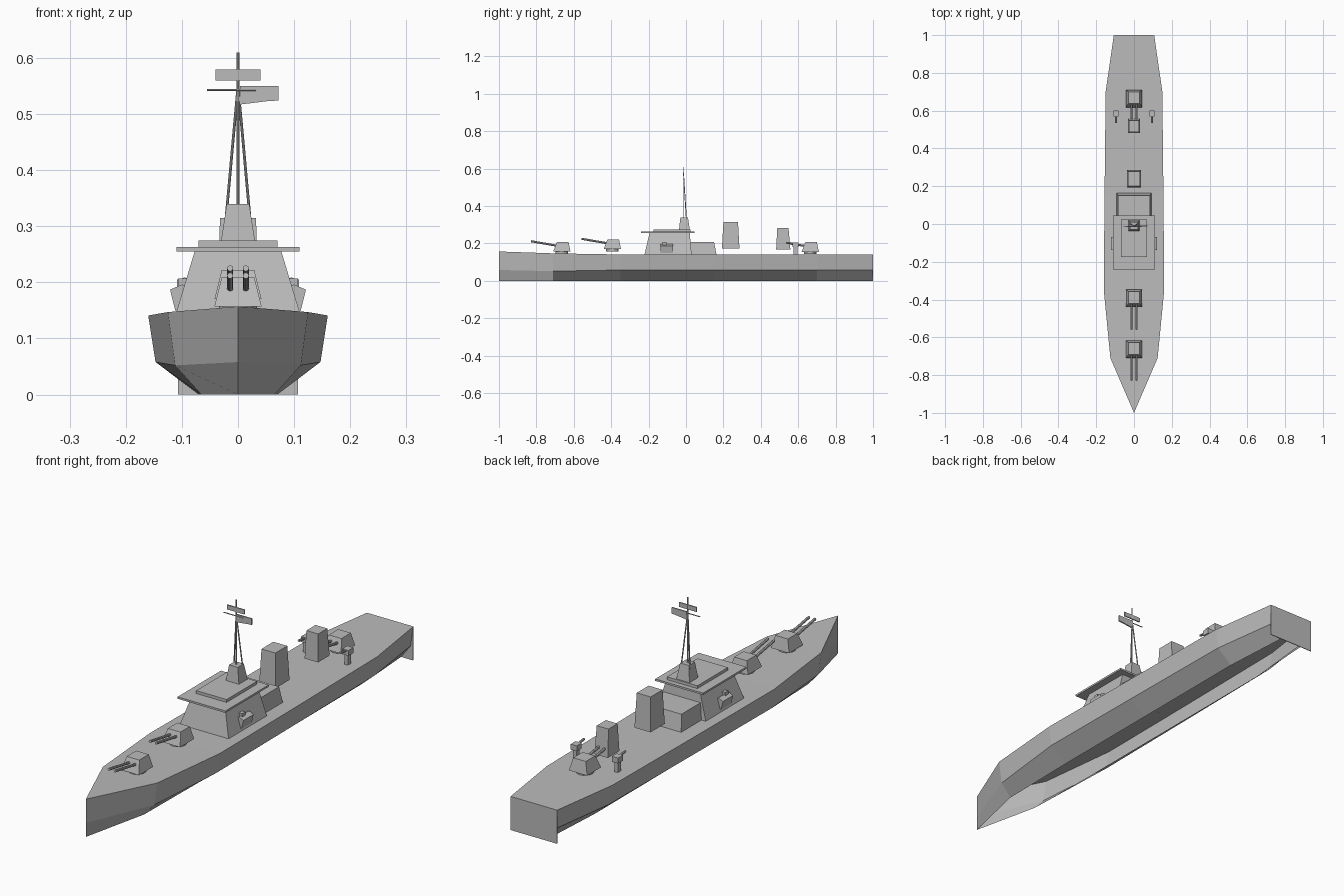
import bpy, bmesh, math
from mathutils import Vector

if "Cube" in bpy.data.objects:
    bpy.data.objects.remove(bpy.data.objects["Cube"])

grey = bpy.data.materials.new("ship grey")
grey.diffuse_color = (0.5, 0.5, 0.5, 1)
grey.use_nodes = True
grey.node_tree.nodes["Principled BSDF"].inputs["Base Color"].default_value = grey.diffuse_color


def finish(name, bm):
    me = bpy.data.meshes.new(name)
    bm.to_mesh(me)
    bm.free()
    me.materials.append(grey)
    ob = bpy.data.objects.new(name, me)
    bpy.context.collection.objects.link(ob)
    return ob


def taper(name, low, high):
    """Frustum between two rectangles (x0, x1, y0, y1, z)."""
    bm = bmesh.new()
    rings = []
    for x0, x1, y0, y1, z in (low, high):
        rings.append([bm.verts.new(p) for p in
                      ((x0, y0, z), (x1, y0, z), (x1, y1, z), (x0, y1, z))])
    a, b = rings
    bm.faces.new(a[::-1])
    bm.faces.new(b)
    for i in range(4):
        j = (i + 1) % 4
        bm.faces.new((a[i], a[j], b[j], b[i]))
    return finish(name, bm)


def box(name, x0, x1, y0, y1, z0, z1):
    return taper(name, (x0, x1, y0, y1, z0), (x0, x1, y0, y1, z1))


def rod(name, p, q, r, sides=8):
    p, q = Vector(p), Vector(q)
    d = q - p
    bm = bmesh.new()
    bmesh.ops.create_cone(bm, cap_ends=True, segments=sides, radius1=r,
                          radius2=r, depth=d.length)
    rot = d.to_track_quat('Z', 'Y').to_matrix().to_4x4()
    bmesh.ops.transform(bm, matrix=rot, verts=bm.verts)
    bmesh.ops.translate(bm, vec=(p + q) / 2, verts=bm.verts)
    return finish(name, bm)


def prism_y(name, outline, y0, y1):
    """Extrude an x-z outline along y."""
    bm = bmesh.new()
    f = bm.faces.new([bm.verts.new((x, y0, z)) for x, z in outline])
    r = bmesh.ops.extrude_face_region(bm, geom=[f])
    bmesh.ops.translate(bm, vec=(0, y1 - y0, 0),
                        verts=[v for v in r["geom"] if isinstance(v, bmesh.types.BMVert)])
    bmesh.ops.recalc_face_normals(bm, faces=bm.faces)
    return finish(name, bm)


# Hull: y, deck x, deck z, chine x, chine z, keel-edge x (open underneath)
stations = [
    (-1.00, 0.000, 0.157, 0.000, 0.058, 0.000),
    (-0.71, 0.125, 0.147, 0.112, 0.052, 0.065),
    (-0.35, 0.160, 0.141, 0.147, 0.058, 0.070),
    (0.15, 0.156, 0.140, 0.143, 0.058, 0.070),
    (0.70, 0.150, 0.140, 0.137, 0.058, 0.070),
    (1.00, 0.107, 0.140, 0.096, 0.058, 0.052),
]
bm = bmesh.new()
rows = []
for y, dx, dz, cx, cz, kx in stations:
    rows.append([bm.verts.new(p) for p in
                 ((-kx, y, 0), (-cx, y, cz), (-dx, y, dz),
                  (dx, y, dz), (cx, y, cz), (kx, y, 0))])
for a, b in zip(rows, rows[1:]):
    for i in range(5):
        bm.faces.new((a[i], b[i], b[i + 1], a[i + 1]))
bmesh.ops.remove_doubles(bm, verts=bm.verts, dist=1e-5)
bmesh.ops.recalc_face_normals(bm, faces=bm.faces)
if max(bm.faces, key=lambda f: f.calc_center_median().z).normal.z < 0:
    bmesh.ops.reverse_faces(bm, faces=bm.faces)
finish("hull", bm)

# Flat transom plate
box("transom", -0.107, 0.107, 0.997, 1.0, 0, 0.14)


# Twin gun turrets, all pointing forward
def turret(name, y, z):
    rod(name + "_ring", (0, y, z - 0.012), (0, y, z + 0.002), 0.034, 16)
    taper(name + "_house", (-0.042, 0.042, y - 0.046, y + 0.046, z),
          (-0.029, 0.029, y - 0.026, y + 0.036, z + 0.052))
    for x in (-0.014, 0.014):
        rod(name + "_barrel", (x, y - 0.02, z + 0.03),
            (x, y - 0.165, z + 0.055), 0.0055)


turret("bow_turret", -0.664, 0.157)
turret("second_turret", -0.394, 0.170)
turret("stern_turret", 0.664, 0.155)

# Bridge and aft deckhouse
taper("bridge", (-0.112, 0.112, -0.222, 0.03, 0.14),
      (-0.077, 0.077, -0.195, 0.02, 0.256))
taper("deckhouse", (-0.092, 0.092, 0.0, 0.163, 0.14),
      (-0.084, 0.084, 0.0, 0.150, 0.208))
box("bridge_roof", -0.11, 0.11, -0.24, 0.045, 0.255, 0.263)
box("upper_roof", -0.07, 0.07, -0.175, -0.025 + 0.05, 0.263, 0.275)
taper("mast_house", (-0.03, 0.03, -0.037, 0.02, 0.275),
      (-0.02, 0.02, -0.03, 0.01, 0.34))

# Funnels
taper("fore_funnel", (-0.037, 0.037, 0.192, 0.286, 0.172),
      (-0.032, 0.032, 0.200, 0.278, 0.315))
taper("aft_funnel", (-0.031, 0.031, 0.482, 0.558, 0.168),
      (-0.027, 0.027, 0.488, 0.548, 0.283))

# Tripod mast with yard and aerials
rod("mast", (0, -0.012, 0.3), (0, -0.012, 0.61), 0.0025)
for s in (-1, 1):
    rod("mast_leg", (s * 0.024, 0.005, 0.285), (0, -0.012, 0.55), 0.0025)
rod("yard", (-0.055, -0.014, 0.543), (0.032, -0.014, 0.543), 0.002)
box("search_aerial", -0.04, 0.04, -0.016, -0.011, 0.56, 0.579)
prism_y("side_aerial", [(0.004, 0.55), (0.072, 0.55), (0.072, 0.524),
                        (0.053, 0.523), (0.004, 0.517)], -0.014, -0.009)

# Bridge wings and light guns on both sides
for s in (-1, 1):
    prism_y("bridge_wing", [(s * x, z) for x, z in
                            ((0.085, 0.15), (0.112, 0.15), (0.121, 0.187),
                             (0.10, 0.196), (0.085, 0.19))], -0.137, -0.07)
    box("wing_post", s * 0.095 - 0.012, s * 0.095 + 0.012, -0.125, -0.105, 0.15, 0.207)
    box("light_gun_pedestal", s * 0.095 - 0.008, s * 0.095 + 0.008,
        0.575, 0.595, 0.14, 0.185)
    box("light_gun_body", s * 0.095 - 0.014, s * 0.095 + 0.014,
        0.57, 0.602, 0.182, 0.205)
    rod("light_gun_barrel", (s * 0.095, 0.59, 0.198), (s * 0.095, 0.535, 0.204), 0.005)
